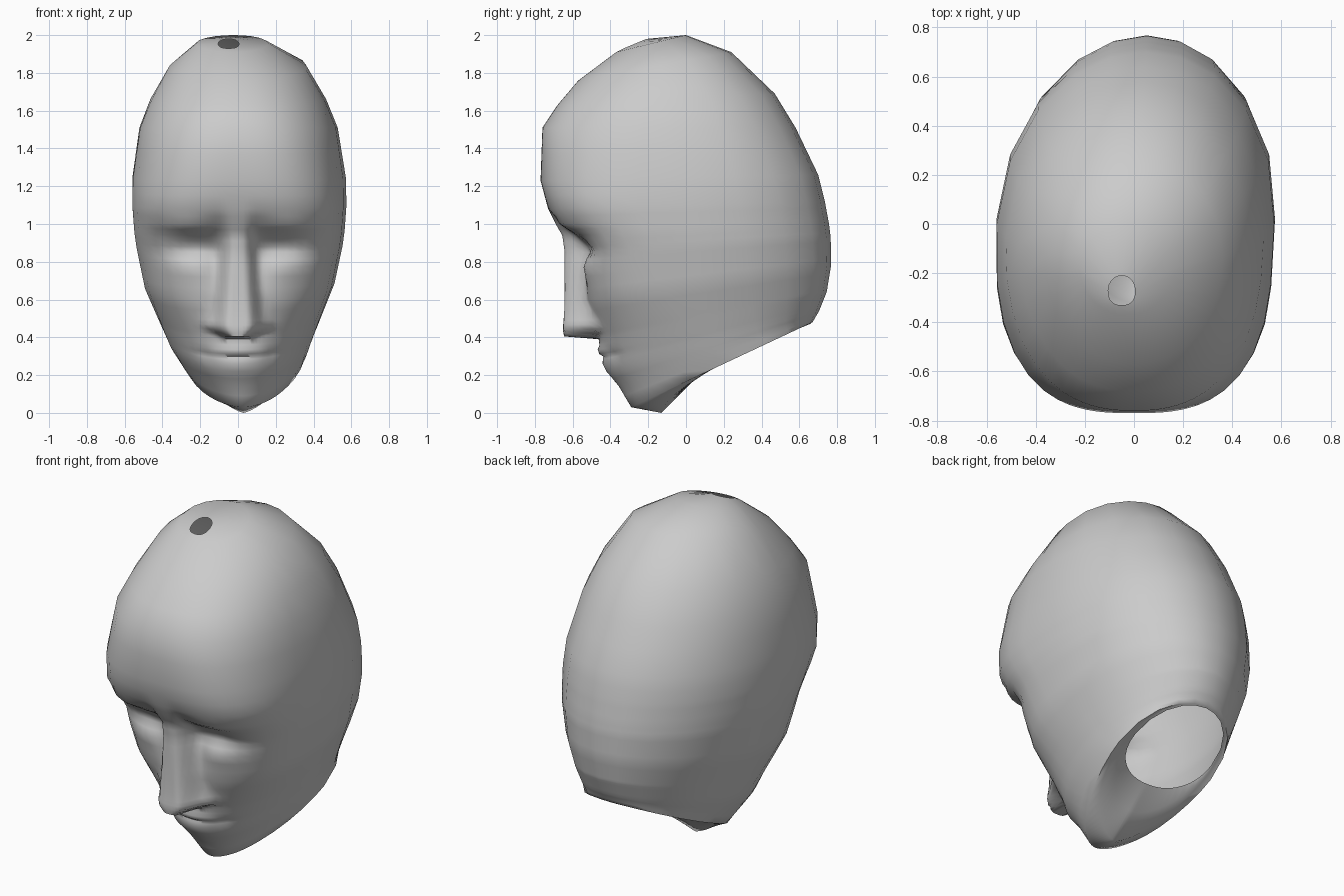
import bpy, bmesh, math

# Skull rings: front z, front y, back z, back y, half width, y of widest point, front squareness
KNOTS = [
    (1.930, -.33, 1.98, -.21, .055, -.27, 2.5),
    (1.910, -.37, 2.00, .00, .19, -.18, 2.0),
    (1.760, -.57, 1.91, .24, .36, -.13, 2.1),
    (1.630, -.68, 1.69, .47, .465, -.08, 2.25),
    (1.510, -.76, 1.51, .58, .525, -.05, 2.4),
    (1.230, -.77, 1.26, .70, .565, .00, 2.8),
    (1.080, -.73, 1.12, .735, .567, .02, 3.1),
    (.940, -.60, 1.00, .757, .557, .03, 3.2),
    (.850, -.555, .93, .766, .545, .05, 3.1),
    (.600, -.53, .78, .768, .50, .08, 2.7),
    (.400, -.465, .64, .745, .43, .12, 2.3),
    (.220, -.42, .54, .705, .375, .18, 2.05),
    (.140, -.355, .515, .69, .35, .22, 1.95),
    (.030, -.29, .48, .67, .32, .30, 1.8),
]
LEVELS = [1.93, 1.91, 1.76, 1.63, 1.51, 1.37, 1.23, 1.15, 1.08, 1.04, 1.0, .97, .94, .91, .88,
          .85, .81, .77, .72, .66, .6, .54, .49, .465, .44, .42, .405, .39, .36, .335, .312, .298,
          .284, .26, .22, .18, .14, .09, .03]
FRONT = [0, .05, .09, .13, .17, .21, .25, .29, .34, .4, .47, .55, .65, .76, .86, .94, .985, 1]
BACK = [.93, .75, .5, .25, 0]


def lerp_table(table, z):
    for a, b in zip(table, table[1:]):
        if z >= b[0]:
            t = min(1, max(0, (a[0] - z) / (a[0] - b[0])))
            return [p + (q - p) * t for p, q in zip(a, b)]
    return list(table[-1])


def bump(x, z, cx, cz, sx, sz):
    return math.exp(-((abs(x) - cx) / sx) ** 2 - ((z - cz) / sz) ** 2)


# Nose: z, ridge y, half width of the ridge, outer half width
NOSE = [(1.08, -.73, .03, .12), (1.0, -.69, .03, .10), (.94, -.655, .025, .10),
        (.85, -.642, .03, .11), (.65, -.642, .04, .13), (.52, -.645, .05, .15),
        (.47, -.65, .05, .19), (.44, -.652, .045, .18), (.405, -.645, .03, .10)]


def face(x, y, z, zf):
    # eye sockets, brows, eyelids and cheeks
    y += .05 * bump(x, z, .22, .88, .13, .06)
    y -= .03 * bump(x, z, .28, 1.0, .16, .035)
    y -= .015 * bump(x, z, .26, .76, .11, .05)
    y += .02 * bump(x, z, .13, .82, .05, .12)
    # lips
    y -= .022 * bump(x, zf, 0, .325, .13, .025)
    y += .010 * bump(x, zf, 0, .298, .17, .008)
    y -= .012 * bump(x, zf, 0, .255, .11, .025)
    y += .012 * bump(x, zf, .18, .30, .03, .03)
    if .4 < zf < 1.08:
        _, ridge, inner, outer = lerp_table(NOSE, zf)
        g = min(1, max(0, (outer - abs(x)) / (outer - inner)))
        g = g * g * (3 - 2 * g)
        if .43 < zf < .5:
            g = max(g, .35 * min(1, max(0, (outer - abs(x)) / .05)))
        y = min(y, y + (ridge - y) * g)
    return y


def ring(zf, yf, zb, yb, w, ym, n, p=1, detail=True):
    half = [(u, True) for u in FRONT] + [(u, False) for u in BACK]
    full = [(u, f, 1) for u, f in half] + [(u, f, -1) for u, f in half[-2:0:-1]]
    pts = []
    for u, is_front, side in full:
        x = side * u * w
        if is_front:
            y = ym - (ym - yf) * max(0, 1 - u ** n) ** (1 / n)
        else:
            y = ym + (yb - ym) * math.sqrt(1 - u * u)
        t = max(0, (y - yf) / (yb - yf))
        z = zf + (zb - zf) * t ** p
        if is_front and detail and zf < 1.2:
            y = face(x, y, z, zf)
        # slight lean of the skull and chin to one side
        x += .06 * max(0, y + .1)
        if zf < .25:
            x += .03 * (.25 - zf) / .25 * (1 - t)
        if zf > 1.9:
            x -= .05 * (zf - 1.88) / .05
        pts.append((x, y, z))
    return pts


rings = [ring(*lerp_table(KNOTS, z)) for z in LEVELS]
# underside of the jaw, ending at the open neck
rings.append(ring(0, -.13, .475, .662, .295, .32, 2.0, p=.66, detail=False))
rings.append(ring(.13, .0, .473, .66, .28, .34, 2, p=.78, detail=False))
rings.append(ring(.25, .12, .47, .655, .265, .36, 2.2, detail=False))

# Head shell, open at the crown and at the neck
bm = bmesh.new()
rows = [[bm.verts.new(p) for p in r] for r in rings]
for a, b in zip(rows, rows[1:]):
    for i in range(len(a)):
        j = (i + 1) % len(a)
        bm.faces.new((a[i], b[i], b[j], a[j]))
bmesh.ops.recalc_face_normals(bm, faces=bm.faces)
side_face = max(bm.faces, key=lambda f: f.calc_center_median().x)
if side_face.normal.x < 0:
    bmesh.ops.reverse_faces(bm, faces=bm.faces)
mesh = bpy.data.meshes.new("head")
bm.to_mesh(mesh)
bm.free()
head = bpy.data.objects.new("head", mesh)
bpy.context.collection.objects.link(head)
bpy.context.view_layer.objects.active = head
head.select_set(True)
bpy.ops.object.shade_smooth_by_angle(angle=math.radians(60))
